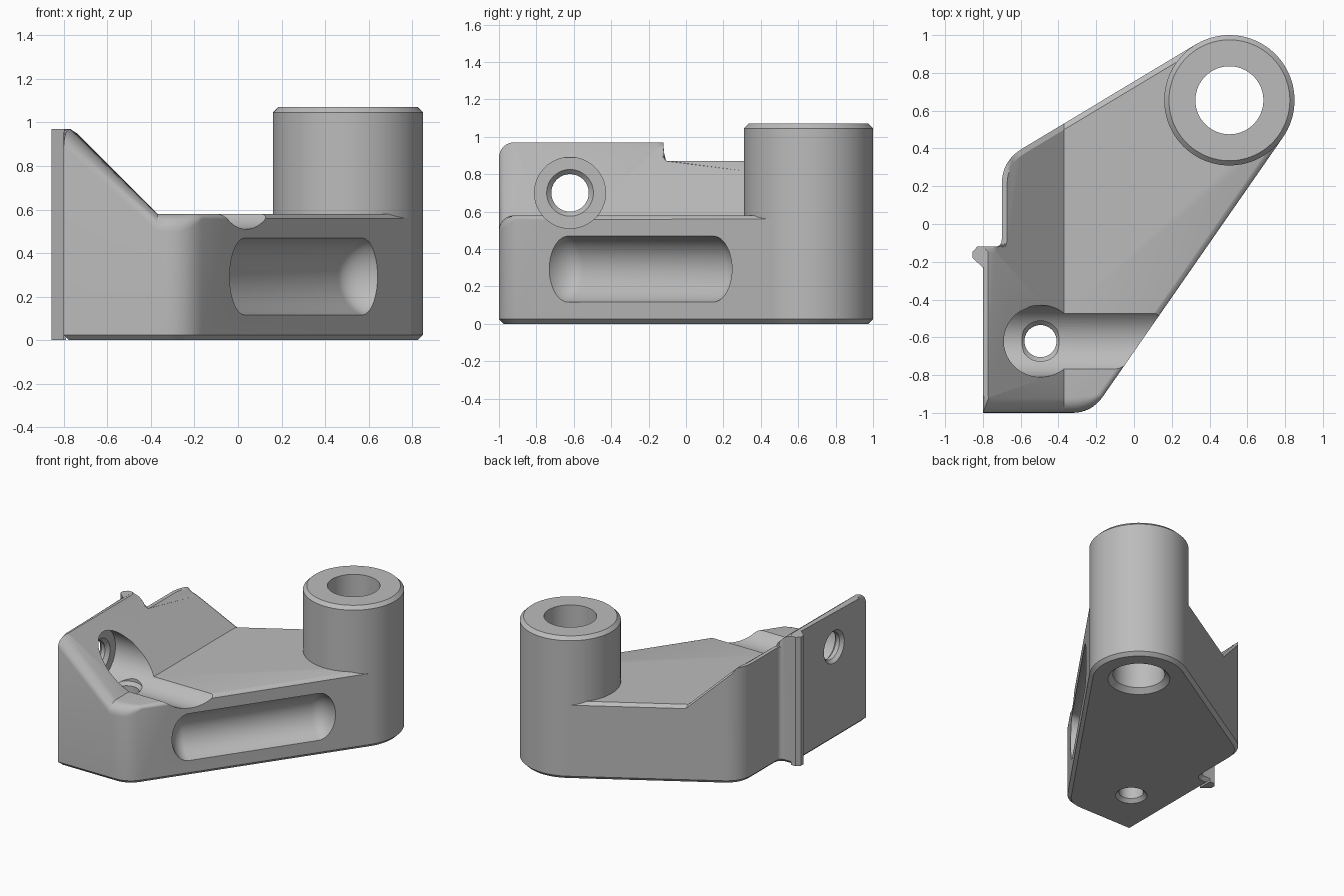
import bpy, bmesh, math
from mathutils import Vector

if "Cube" in bpy.data.objects:
    bpy.data.objects.remove(bpy.data.objects["Cube"])

steel = bpy.data.materials.new("plain_grey")
steel.use_nodes = True
GREY = (0.5, 0.5, 0.5, 1)
steel.diffuse_color = GREY
steel.node_tree.nodes["Principled BSDF"].inputs["Base Color"].default_value = GREY


def finish(bm, name):
    bmesh.ops.remove_doubles(bm, verts=bm.verts, dist=1e-4)
    bmesh.ops.recalc_face_normals(bm, faces=bm.faces)
    mesh = bpy.data.meshes.new(name)
    bm.to_mesh(mesh)
    bm.free()
    mesh.materials.append(steel)
    ob = bpy.data.objects.new(name, mesh)
    bpy.context.collection.objects.link(ob)
    return ob


def skin(bm, rings, closed=False):
    """Bridge rings of points; cap the ends unless the stack is closed."""
    loops = [[bm.verts.new(p) for p in ring] for ring in rings]
    pairs = list(zip(loops, loops[1:]))
    if closed:
        pairs.append((loops[-1], loops[0]))
    else:
        bm.faces.new(loops[0][::-1])
        bm.faces.new(loops[-1])
    n = len(loops[0])
    for a, b in pairs:
        for i in range(n):
            j = (i + 1) % n
            bm.faces.new((a[i], a[j], b[j], b[i]))


def lathe(name, profile, origin, axis=(0, 0, 1), closed=False, n=72):
    """Revolve (radius, distance) pairs round an axis."""
    rot = Vector(axis).to_track_quat('Z', 'Y')
    bm = bmesh.new()
    skin(bm, [[Vector(origin) + rot @ Vector((r * math.cos(2 * math.pi * i / n),
                                              r * math.sin(2 * math.pi * i / n), h))
               for i in range(n)] for r, h in profile], closed)
    return finish(bm, name)


def fillet(prev, p, nxt, size, n=8):
    p = Vector(p)
    a = p + (Vector(prev) - p).normalized() * size
    b = p + (Vector(nxt) - p).normalized() * size
    return [a.lerp(p, t).lerp(p.lerp(b, t), t) for t in (i / n for i in range(n + 1))]


def activate(ob):
    bpy.ops.object.select_all(action='DESELECT')
    ob.select_set(True)
    bpy.context.view_layer.objects.active = ob


def cut(ob, cutter):
    mod = ob.modifiers.new("cut", 'BOOLEAN')
    mod.operation = 'DIFFERENCE'
    mod.solver = 'EXACT'
    mod.object = cutter
    activate(ob)
    bpy.ops.object.modifier_apply(modifier=mod.name)
    bpy.data.objects.remove(cutter)


# Plan outline of the body, counter-clockwise
corners = [((-0.8, -1), 0), ((-0.225, -1), 0.105), ((0.788, 0.458), 0), ((0.327, 0.951), 0),
           ((-0.7, 0.334), 0.125), ((-0.7, -0.12), 0.04), ((-0.8, -0.12), 0), ((-0.8, -0.91), 0)]
outline = []
for i, (p, size) in enumerate(corners):
    before, after = corners[i - 1][0], corners[(i + 1) % len(corners)][0]
    outline += fillet(before, p, after, size) if size else [Vector(p)]

# Inward mitre direction at each outline point
mitres = []
for i, p in enumerate(outline):
    d1 = (p - outline[i - 1]).normalized()
    d2 = (outline[(i + 1) % len(outline)] - p).normalized()
    n1, n2 = Vector((-d1.y, d1.x)), Vector((-d2.y, d2.x))
    mitres.append((n1 + n2) / (1 + n1.dot(n2)))

FLAT, CREASE = 0.58, -0.37


def top_point(p, m, t):
    """Edge treatment: wide round along the front, thin chamfer elsewhere."""
    front = min(1, max(0, (-0.91 - p.y) / 0.08))
    w = 0.028 + 0.052 * front
    inset, drop = t, 1 - t
    if front > 0:
        inset, drop = 1 - math.cos(t * math.pi / 2), 1 - math.sin(t * math.pi / 2)
    depth = 0.02 + 0.06 * front
    if p.x < -0.65 and front == 0:
        depth = 0
    return (p.x + m.x * min(w, 0.03) * inset, p.y + m.y * w * inset, FLAT - depth * drop)


def rise(x, y):
    limit = 0.97 if y < -0.115 else 0.87
    return min(max(0, CREASE - x), limit - FLAT)


# Body: chamfered prism whose top ramps up to the left wall
bm = bmesh.new()
rings = [[(p.x + m.x * 0.025, p.y + m.y * 0.025, 0) for p, m in zip(outline, mitres)],
         [(p.x, p.y, 0.025) for p in outline]]
rings += [[top_point(p, m, k / 6) for p, m in zip(outline, mitres)] for k in range(7)]
skin(bm, rings)
bmesh.ops.bisect_plane(bm, geom=bm.verts[:] + bm.edges[:] + bm.faces[:], dist=1e-5,
                       plane_co=(CREASE, 0, 0), plane_no=(1, 0, 0))
for v in bm.verts:
    if v.co.z > 0.3:
        v.co.z += rise(v.co.x, v.co.y)
body = finish(bm, "body")

# Counterbored cross hole that runs out as a channel over the flat top
cut(body, lathe("cross_hole_cutter",
                [(0.13, -0.81), (0.10, -0.775), (0.10, -0.745), (0.125, -0.72),
                 (0.19, -0.72), (0.19, 0.6)], (0, -0.62, 0.70), (1, 0, 0)))

# Vertical hole through the channel floor
cut(body, lathe("floor_hole_cutter",
                [(0.12, -0.01), (0.085, 0.025), (0.085, 0.495), (0.107, 0.52), (0.107, 0.6)],
                (-0.495, -0.62, 0)))

# Long rounded pocket in the slanted side
along = Vector((0.571, 0.821, 0))
outward = Vector((0.821, -0.571, 0))
HALF, END, RADIUS = 0.6, 0.13, 0.184
arc = [(RADIUS * math.cos(a), HALF - END + END * math.sin(a))
       for a in (i * math.pi / 24 for i in range(12))] + [(0.001, HALF)]
pocket = [(r, -h) for r, h in reversed(arc)] + arc
cut(body, lathe("pocket_cutter", pocket, Vector((0.302, -0.243, 0.2925)) + outward * 0.05, along))

# Clearance inside the body for the boss bore
cut(body, lathe("bore_clearance_cutter", [(0.25, -0.1), (0.25, 1.2)], (0.505, 0.655, 0)))

# Tall boss with a through bore
boss = lathe("boss", [(0.215, 0), (0.32, 0), (0.345, 0.025), (0.345, 1.045), (0.32, 1.07),
                      (0.18, 1.07), (0.18, 0.035)], (0.505, 0.655, 0), closed=True, n=96)

# Small hooked rib on the left wall
rib_plan = [(-0.79, -0.12), (-0.83, -0.12), (-0.855, -0.147), (-0.855, -0.18),
            (-0.80, -0.23), (-0.79, -0.23)]
bm = bmesh.new()
skin(bm, [[(x, y, z) for x, y in rib_plan] for z in (0, 0.97)])
rib = finish(bm, "wall_rib")

for ob in (body, boss, rib):
    activate(ob)
    bpy.ops.object.shade_smooth_by_angle(angle=math.radians(25))
